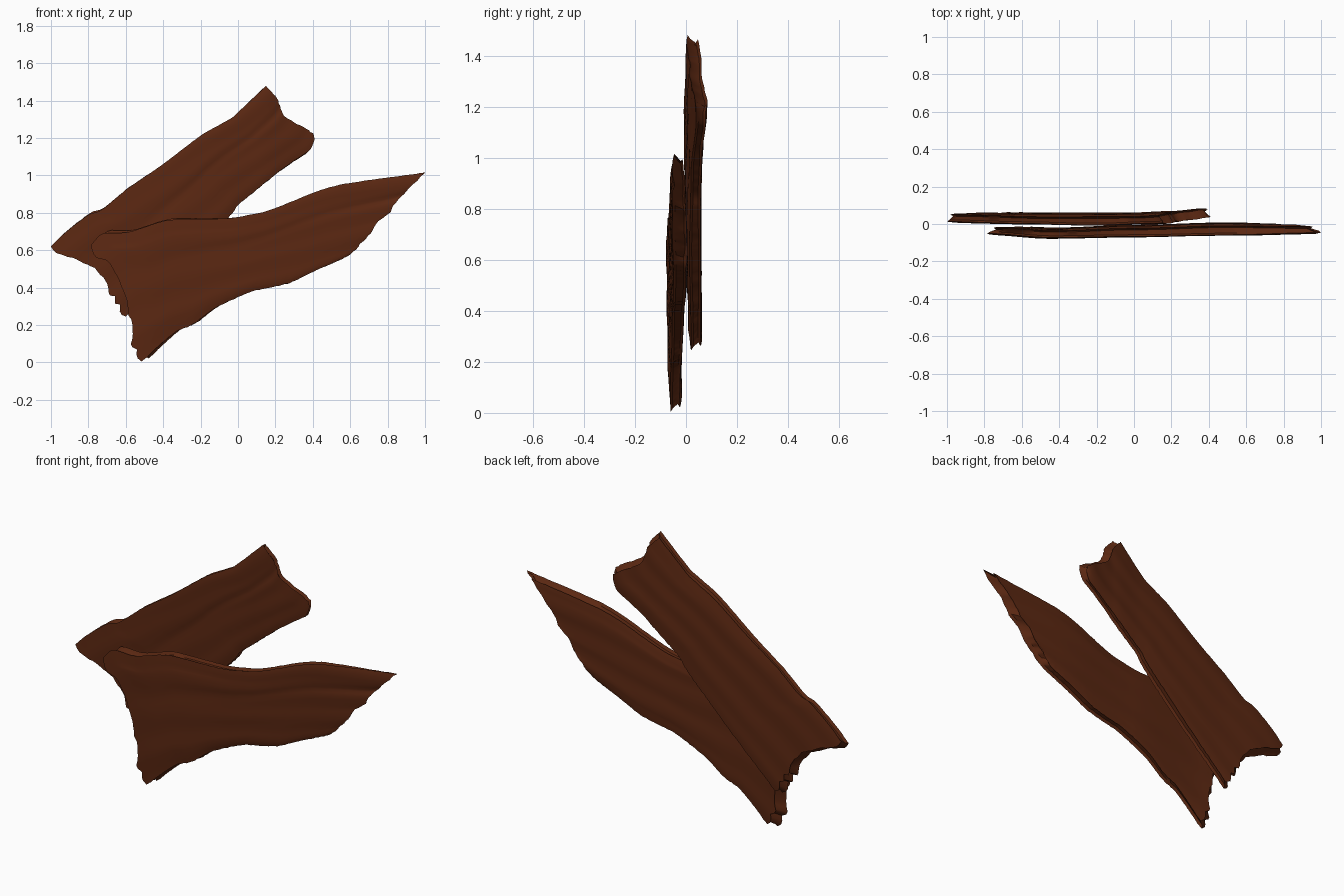
import bpy, bmesh, math, random
from mathutils import Vector

if "Cube" in bpy.data.objects:
    bpy.data.objects.remove(bpy.data.objects["Cube"])

random.seed(4)
NU, NV = 72, 28

brown = bpy.data.materials.new("dark_brown")
brown.diffuse_color = (0.105, 0.021, 0.006, 1)
brown.use_nodes = True
brown.node_tree.nodes["Principled BSDF"].inputs["Base Color"].default_value = brown.diffuse_color


def sample(pts, n, rough):
    """Resample a 2D polyline evenly, softened, with slight chipping."""
    pts = [Vector(p) for p in pts]
    ext = [2 * pts[0] - pts[1]] + pts + [2 * pts[-1] - pts[-2]]
    dense = []
    for i in range(1, len(ext) - 2):
        a, b, c, d = ext[i - 1:i + 3]
        for k in range(12):
            t = k / 12
            sm = 0.5 * (2 * b + (c - a) * t + (2 * a - 5 * b + 4 * c - d) * t * t
                        + (3 * b - a - 3 * c + d) * t ** 3)
            dense.append(sm.lerp(b.lerp(c, t), 0.5))
    dense.append(pts[-1])
    acc = [0]
    for p, q in zip(dense, dense[1:]):
        acc.append(acc[-1] + (q - p).length)
    out, j = [], 0
    for i in range(n + 1):
        s = acc[-1] * i / n
        while j < len(acc) - 2 and acc[j + 1] < s:
            j += 1
        p = dense[j].lerp(dense[j + 1], (s - acc[j]) / max(acc[j + 1] - acc[j], 1e-9))
        if 0 < i < n:
            p = p + Vector((random.uniform(-rough, rough), random.uniform(-rough, rough)))
        out.append(p)
    return out


def table(rows, x):
    """Smooth interpolation of depth along the board."""
    if x <= rows[0][0]:
        return rows[0][1]
    for (a, ya), (b, yb) in zip(rows, rows[1:]):
        if x <= b:
            t = (x - a) / (b - a)
            return ya + (yb - ya) * t * t * (3 - 2 * t)
    return rows[-1][1]


def board(name, top, bottom, left, right, front_y, back_y, angle, shrink, tilt, crease):
    # Coons patch between the four edges; all edges run left-right or bottom-top
    T, B = sample(top, NU, .001), sample(bottom, NU, .002)
    L, R = sample(left, NV, .003), sample(right, NV, .003)
    grid = []
    for i in range(NU + 1):
        u = i / NU
        col = []
        for j in range(NV + 1):
            v = j / NV
            col.append((1 - v) * B[i] + v * T[i] + (1 - u) * L[j] + u * R[j]
                       - ((1 - u) * (1 - v) * B[0] + u * (1 - v) * B[-1]
                          + (1 - u) * v * T[0] + u * v * T[-1]))
        grid.append(col)
    axis = Vector((math.cos(angle), math.sin(angle)))
    mid = grid[NU // 2][NV // 2]
    bm = bmesh.new()

    def depth(p, u, v, back):
        y = table(back_y if back else front_y, p.x) - tilt * (2 * v - 1)
        # rounded long edges, a crease and faint grain on the broad faces
        y += (-1 if back else 1) * 0.008 * abs(2 * v - 1) ** 6
        if not back:
            y += 0.008 * u * math.exp(-((v - crease(u)) / 0.05) ** 2)
        return y + 0.0015 * math.sin(21 * v + 5 * u)

    def sheet(back):
        vs = []
        for i in range(NU + 1):
            col = []
            for j in range(NV + 1):
                p = grid[i][j]
                q = p + axis * ((p - mid).dot(axis) * (shrink - 1)) if back else p
                col.append(bm.verts.new((q.x, depth(p, i / NU, j / NV, back), q.y)))
            vs.append(col)
        for i in range(NU):
            for j in range(NV):
                f = [vs[i][j], vs[i + 1][j], vs[i + 1][j + 1], vs[i][j + 1]]
                bm.faces.new(f[::-1] if back else f)
        return ([vs[i][0] for i in range(NU)] + [vs[NU][j] for j in range(NV)]
                + [vs[i][NV] for i in range(NU, 0, -1)] + [vs[0][j] for j in range(NV, 0, -1)])

    def inset(ring, dy, d):
        out, n = [], len(ring)
        for k in range(n):
            e = ring[(k + 2) % n].co - ring[k - 2].co
            nrm = Vector((-e.z, 0, e.x)).normalized()
            out.append(bm.verts.new(ring[k].co + nrm * d + Vector((0, dy, 0))))
        return out

    # front and back skins with a recessed rim between them
    front, back = sheet(False), sheet(True)
    rings = [front, inset(front, .009, .014), inset(back, -.009, .014), back]
    for a, b in zip(rings, rings[1:]):
        for k in range(len(a)):
            m = (k + 1) % len(a)
            bm.faces.new((a[k], b[k], b[m], a[m]))
    bmesh.ops.recalc_face_normals(bm, faces=bm.faces)
    me = bpy.data.meshes.new(name)
    bm.to_mesh(me)
    bm.free()
    me.materials.append(brown)
    ob = bpy.data.objects.new(name, me)
    bpy.context.collection.objects.link(ob)
    bpy.context.view_layer.objects.active = ob
    ob.select_set(True)
    bpy.ops.object.shade_smooth_by_angle(angle=math.radians(40))
    ob.select_set(False)


# Rear board, with a slanted broken end at the upper right
board("rear_board",
      top=[(-1, .62), (-.93, .69), (-.8, .79), (-.73, .815), (-.59, .93), (-.4, 1.06),
           (-.19, 1.22), (-.03, 1.31), (.15, 1.48)],
      bottom=[(-.6, .245), (-.5, .34), (-.3, .53), (-.055, .77), (.01, .85), (.22, 1.02),
              (.3, 1.08), (.39, 1.14), (.41, 1.195)],
      left=[(-.6, .245), (-.635, .27), (-.63, .31), (-.66, .315), (-.655, .35), (-.69, .36),
            (-.7, .425), (-.77, .505), (-.875, .555), (-.965, .58), (-1, .62)],
      right=[(.41, 1.195), (.4, 1.225), (.33, 1.27), (.245, 1.315), (.21, 1.41), (.15, 1.48)],
      front_y=[(-1, .012), (-.6, .004), (-.2, -.004), (.1, .004), (.4, .025)],
      back_y=[(-.95, .065), (-.5, .056), (0, .056), (.2, .063), (.4, .078)],
      angle=.75, shrink=.965, tilt=.008, crease=lambda u: .55 + .1 * u)

# Front board, tapering to a point at the right
board("front_board",
      top=[(-.785, .63), (-.725, .69), (-.59, .695), (-.38, .76), (-.055, .77), (.16, .81),
           (.41, .91), (.57, .955), (1, 1.015)],
      bottom=[(-.515, .005), (-.34, .16), (-.245, .2), (-.125, .29), (.06, .375),
              (.275, .425), (.425, .495), (.6, .575), (.615, .61)],
      left=[(-.515, .005), (-.545, .03), (-.54, .075), (-.575, .085), (-.56, .14), (-.565, .22),
            (-.585, .25), (-.595, .335), (-.63, .42), (-.69, .54), (-.77, .565), (-.785, .63)],
      right=[(.615, .61), (.715, .7), (.75, .76), (.81, .8), (.84, .85), (.905, .92), (1, 1.015)],
      front_y=[(-.78, -.055), (-.45, -.075), (0, -.068), (.5, -.06), (1, -.05)],
      back_y=[(-.75, -.01), (-.45, -.022), (0, -.008), (.5, .004), (.93, -.002)],
      angle=.42, shrink=.95, tilt=.005, crease=lambda u: .62 + .08 * u)
